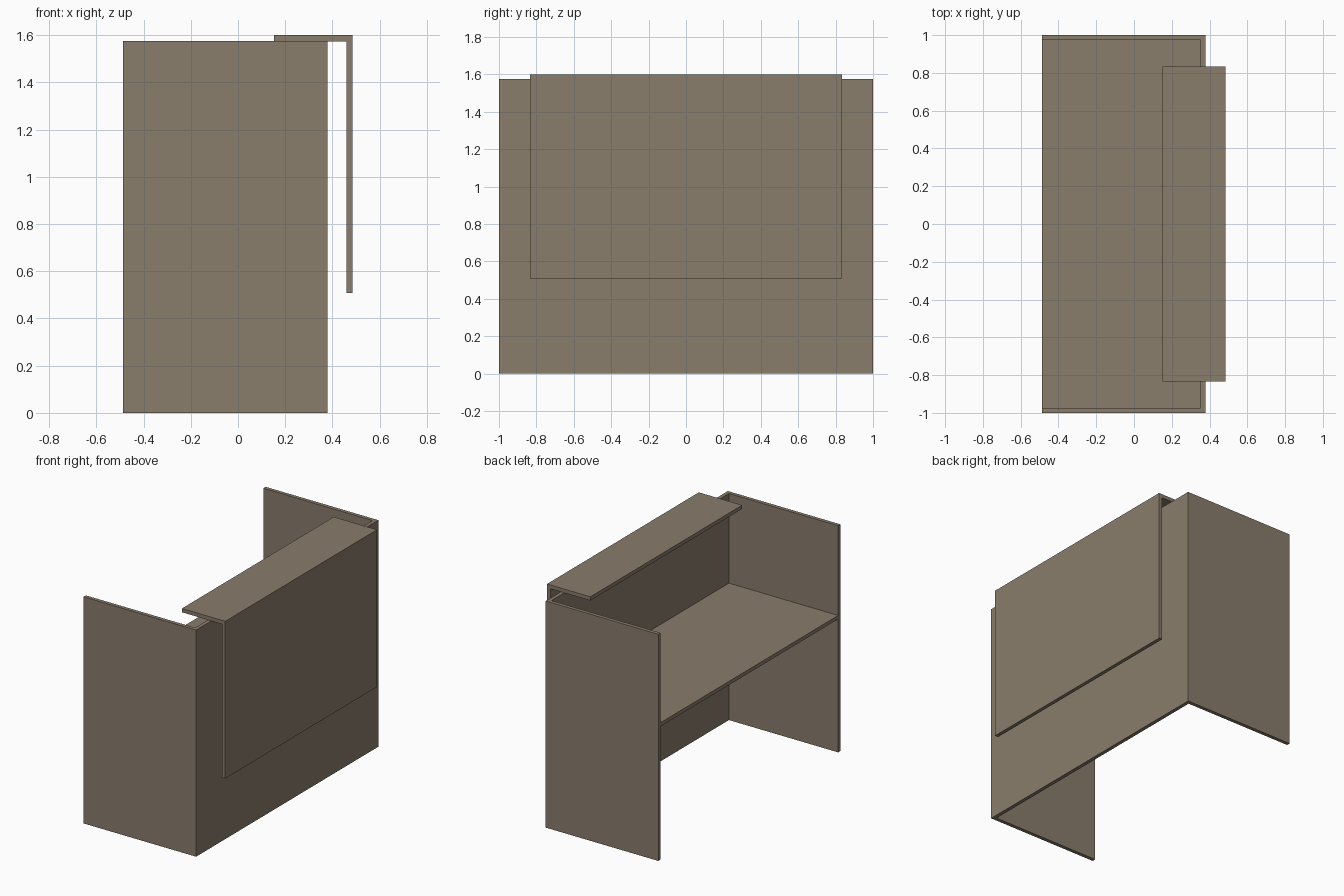
import bpy, bmesh
from mathutils import Vector

if "Cube" in bpy.data.objects:
    bpy.data.objects.remove(bpy.data.objects["Cube"])

wood = bpy.data.materials.new("warm_taupe_wood")
wood.diffuse_color = (0.25, 0.205, 0.15, 1)
wood.use_nodes = True
wood.node_tree.nodes["Principled BSDF"].inputs["Base Color"].default_value = wood.diffuse_color


def extrude_profile(name, points, direction):
    """Flat outline swept along a direction into a closed solid."""
    bm = bmesh.new()
    face = bm.faces.new([bm.verts.new(p) for p in points])
    result = bmesh.ops.extrude_face_region(bm, geom=[face], use_keep_orig=True)
    moved = [g for g in result["geom"] if isinstance(g, bmesh.types.BMVert)]
    bmesh.ops.translate(bm, verts=moved, vec=Vector(direction))
    bmesh.ops.recalc_face_normals(bm, faces=bm.faces[:])
    mesh = bpy.data.meshes.new(name)
    bm.to_mesh(mesh)
    bm.free()
    mesh.materials.append(wood)
    obj = bpy.data.objects.new(name, mesh)
    bpy.context.collection.objects.link(obj)
    return obj


T = 0.026               # board thickness
BACK, FRONT = -0.487, 0.378
HALF = 1.0
H = 1.574               # height of the side and front panels

# Side panels and front panel: one U-shaped shell
inner = HALF - T
extrude_profile("desk_shell", [
    (BACK, -HALF, 0), (FRONT, -HALF, 0), (FRONT, HALF, 0), (BACK, HALF, 0),
    (BACK, inner, 0), (FRONT - T, inner, 0),
    (FRONT - T, -inner, 0), (BACK, -inner, 0)], (0, 0, H))

# Work surface between the side panels
extrude_profile("work_surface", [
    (BACK, -inner, 0.925), (FRONT - T, -inner, 0.925),
    (FRONT - T, inner, 0.925), (BACK, inner, 0.925)], (0, 0, T))

# Raised counter with hanging front board: L-shaped section
C = 0.833
OUT = 0.485
extrude_profile("counter_ledge", [
    (0.152, -C, H), (0.152, -C, H + T), (OUT, -C, H + T),
    (OUT, -C, 0.508), (OUT - T, -C, 0.508), (OUT - T, -C, H)], (0, 2 * C, 0))
